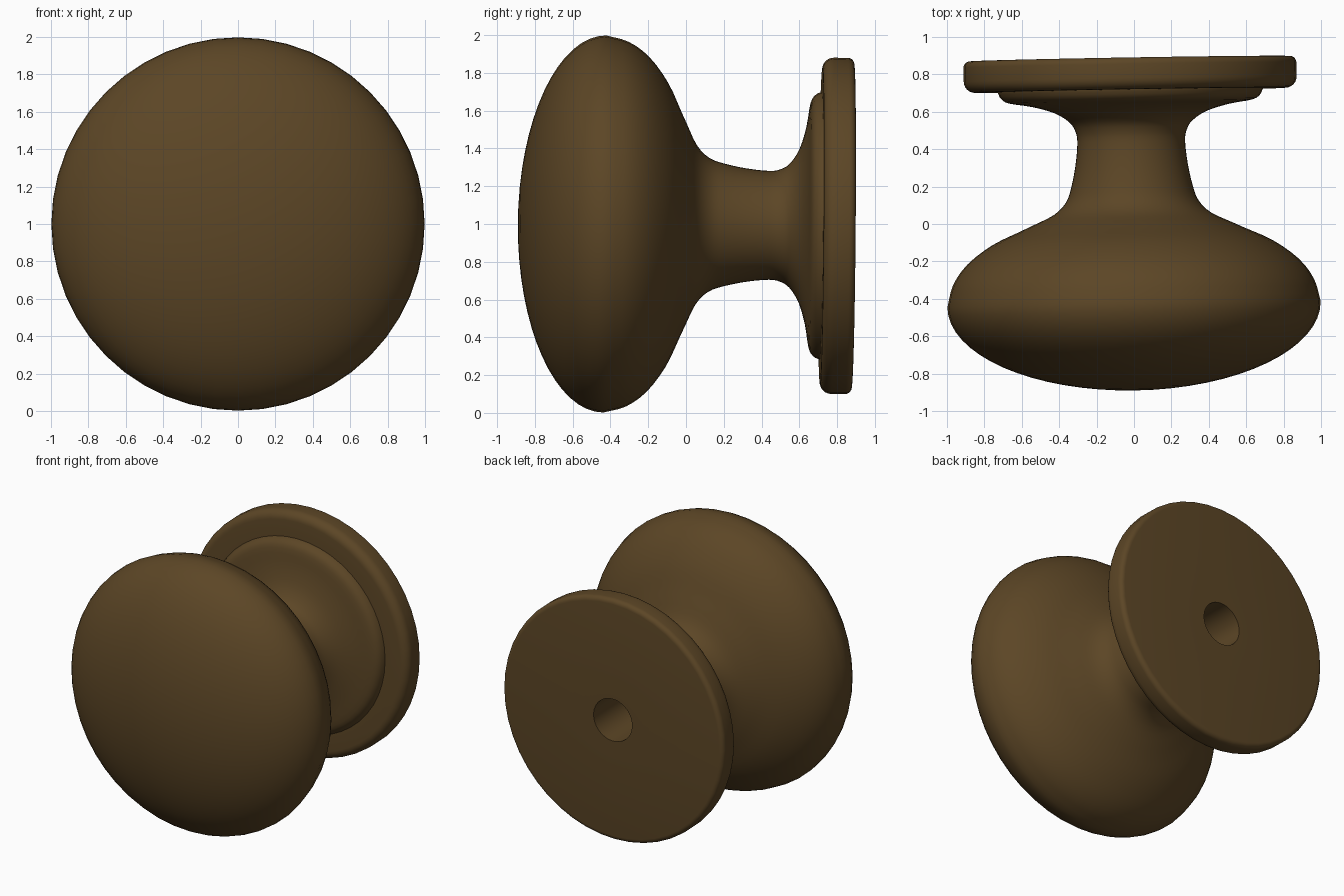
import bpy, bmesh, math
from mathutils import Vector, Matrix

cube = bpy.data.objects.get("Cube")
if cube:
    bpy.data.objects.remove(cube, do_unlink=True)

SEGMENTS = 48
KNOB_Y = -0.43

bronze = bpy.data.materials.new("aged bronze")
bronze.use_nodes = True
colour = (0.107, 0.061, 0.019, 1)
bronze.diffuse_color = colour
bronze.node_tree.nodes["Principled BSDF"].inputs["Base Color"].default_value = colour

# Shared turning axis, leaning very slightly off the y direction
axis = Vector((-0.017, 1, -0.008))
place = Matrix.Translation((0, KNOB_Y, 1.0)) @ axis.to_track_quat('Z', 'Y').to_matrix().to_4x4()


def smooth_curve(pts, steps=3):
    """Catmull-Rom curve through the given (depth, radius) points."""
    p = [Vector(q) for q in pts]
    p = [2 * p[0] - p[1]] + p + [2 * p[-1] - p[-2]]
    out = []
    for a, b, c, d in zip(p, p[1:], p[2:], p[3:]):
        for i in range(steps):
            t = i / steps
            out.append((2 * b + (c - a) * t + (2 * a - 5 * b + 4 * c - d) * t * t
                        + (3 * b - a - 3 * c + d) * t ** 3) / 2)
    return [tuple(q) for q in out] + [tuple(pts[-1])]


def turn(name, profile):
    """Revolve a (depth, radius) profile around the shared axis."""
    bm = bmesh.new()
    verts = [bm.verts.new((r, 0, d - KNOB_Y)) for d, r in profile]
    edges = [bm.edges.new(pair) for pair in zip(verts, verts[1:])]
    bmesh.ops.spin(bm, geom=verts + edges, cent=(0, 0, 0), axis=(0, 0, 1),
                   angle=math.tau, steps=SEGMENTS, use_merge=False)
    bmesh.ops.remove_doubles(bm, verts=bm.verts, dist=0.0005)
    bmesh.ops.recalc_face_normals(bm, faces=bm.faces)
    mesh = bpy.data.meshes.new(name)
    bm.to_mesh(mesh)
    bm.free()
    mesh.materials.append(bronze)
    obj = bpy.data.objects.new(name, mesh)
    obj.matrix_world = place
    bpy.context.collection.objects.link(obj)
    bpy.ops.object.select_all(action='DESELECT')
    obj.select_set(True)
    bpy.context.view_layer.objects.active = obj
    bpy.ops.object.shade_smooth_by_angle(angle=math.radians(40))
    return obj


# Domed front of the knob, then its back, waisted neck and flared foot
dome = [(KNOB_Y - 0.46 * math.cos(t), 0.998 * math.sin(t))
        for t in (math.pi / 2 * i / 16 for i in range(16))]
back_and_neck = smooth_curve([
    (KNOB_Y, 0.998), (-0.31, 0.965), (-0.2, 0.885), (-0.1, 0.75), (-0.03, 0.6),
    (0.0, 0.535), (0.055, 0.42), (0.12, 0.355), (0.2, 0.325), (0.32, 0.3),
    (0.44, 0.288), (0.5, 0.298), (0.55, 0.33), (0.6, 0.41), (0.635, 0.53),
    (0.655, 0.65), (0.68, 0.692), (0.715, 0.71)])
turn("knob_and_neck", dome + back_and_neck + [(0.73, 0.71)])

# Round backplate with softened rim, bored for the spindle
front_rim = [(0.775 - 0.06 * math.sin(t), 0.83 + 0.06 * math.cos(t))
             for t in (math.pi / 2 * (1 - i / 6) for i in range(7))]
back_rim = [(0.85 + 0.034 * math.sin(t), 0.856 + 0.034 * math.cos(t))
            for t in (math.pi / 2 * i / 5 for i in range(6))]
turn("backplate", [(0.715, 0.155), (0.715, 0.7)] + front_rim + back_rim
     + [(0.884, 0.155), (0.715, 0.155)])

# Blind spindle hole continuing into the neck (faces look inward)
hole = turn("spindle_hole", [(0.72, 0.155), (0.4, 0.155), (0.4, 0)])
hole.data.flip_normals()
